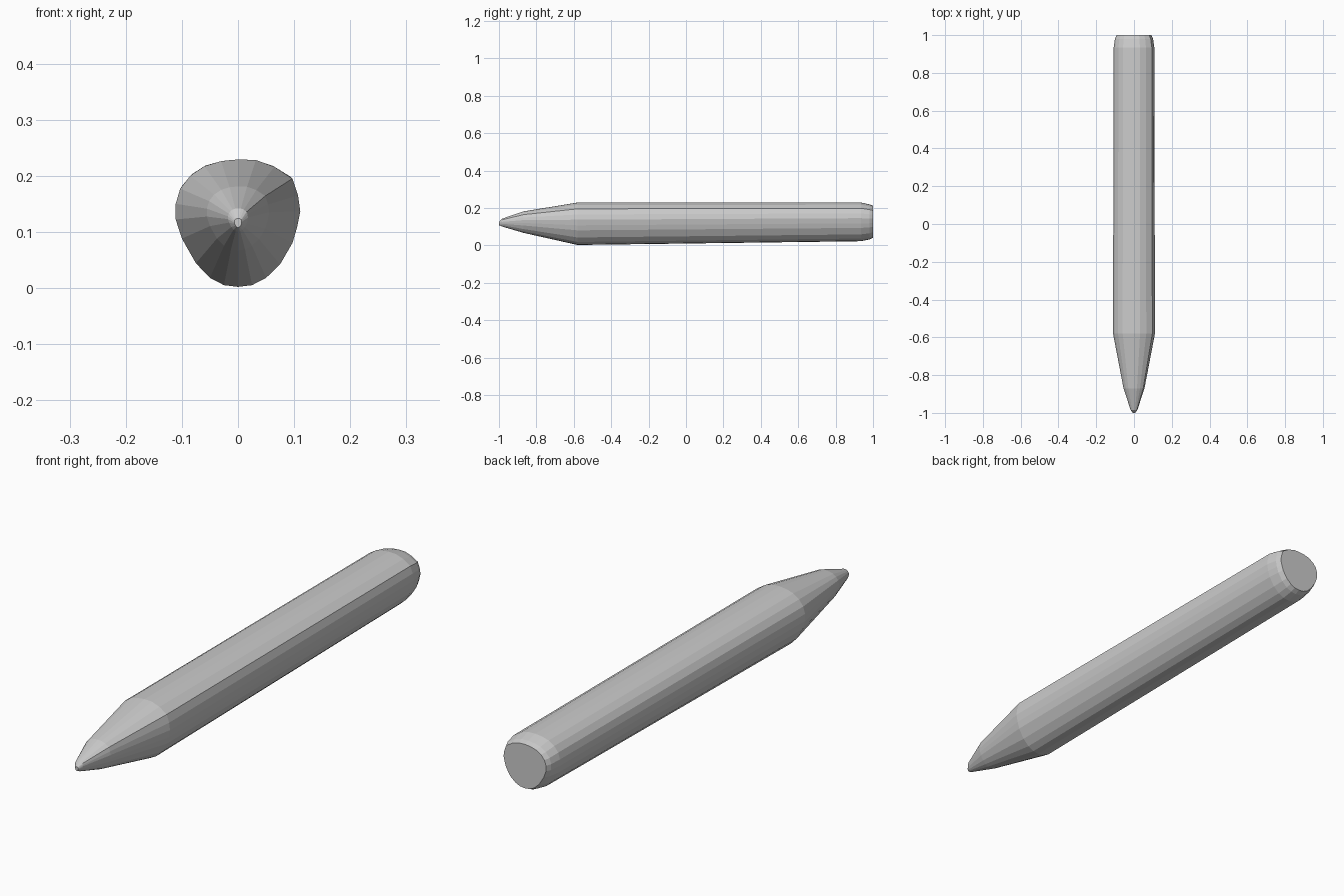
import bpy, bmesh

# Rounded-triangle cross-section (x, z) at the widest point, anticlockwise from the bottom
SECTION = [(0, 0.002), (0.025, 0.005), (0.05, 0.018), (0.075, 0.042), (0.097, 0.08),
           (0.105, 0.107), (0.111, 0.137), (0.107, 0.165), (0.097, 0.195), (0.065, 0.216),
           (0.032, 0.228), (0, 0.229), (-0.03, 0.226), (-0.06, 0.217), (-0.085, 0.2),
           (-0.103, 0.177), (-0.111, 0.15), (-0.111, 0.122), (-0.1, 0.088),
           (-0.075, 0.044), (-0.05, 0.018), (-0.025, 0.005)]
Z_LOW, Z_HIGH = 0.002, 0.229

# Stations along the length: y, width scale, bottom z, top z
STATIONS = [(-1.0, 0.06, 0.108, 0.124),
            (-0.985, 0.16, 0.101, 0.142),
            (-0.87, 0.50, 0.067, 0.181),
            (-0.58, 1.0, 0.002, 0.229),
            (0.935, 0.97, 0.022, 0.229),
            (0.98, 0.91, 0.031, 0.219),
            (1.0, 0.83, 0.040, 0.212)]


def ring(bm, y, width, low, high):
    k = (high - low) / (Z_HIGH - Z_LOW)
    return [bm.verts.new((x * width, y, low + (z - Z_LOW) * k)) for x, z in SECTION]


# Crayon body: pointed tip, long barrel, chamfered butt
bm = bmesh.new()
rings = [ring(bm, *s) for s in STATIONS]
n = len(SECTION)
for a, b in zip(rings, rings[1:]):
    for i in range(n):
        j = (i + 1) % n
        bm.faces.new((a[i], a[j], b[j], b[i]))
bm.faces.new(rings[0])
bm.faces.new(rings[-1])
bmesh.ops.recalc_face_normals(bm, faces=bm.faces)

mesh = bpy.data.meshes.new("crayon")
bm.to_mesh(mesh)
bm.free()
crayon = bpy.data.objects.new("crayon", mesh)
bpy.context.collection.objects.link(crayon)
